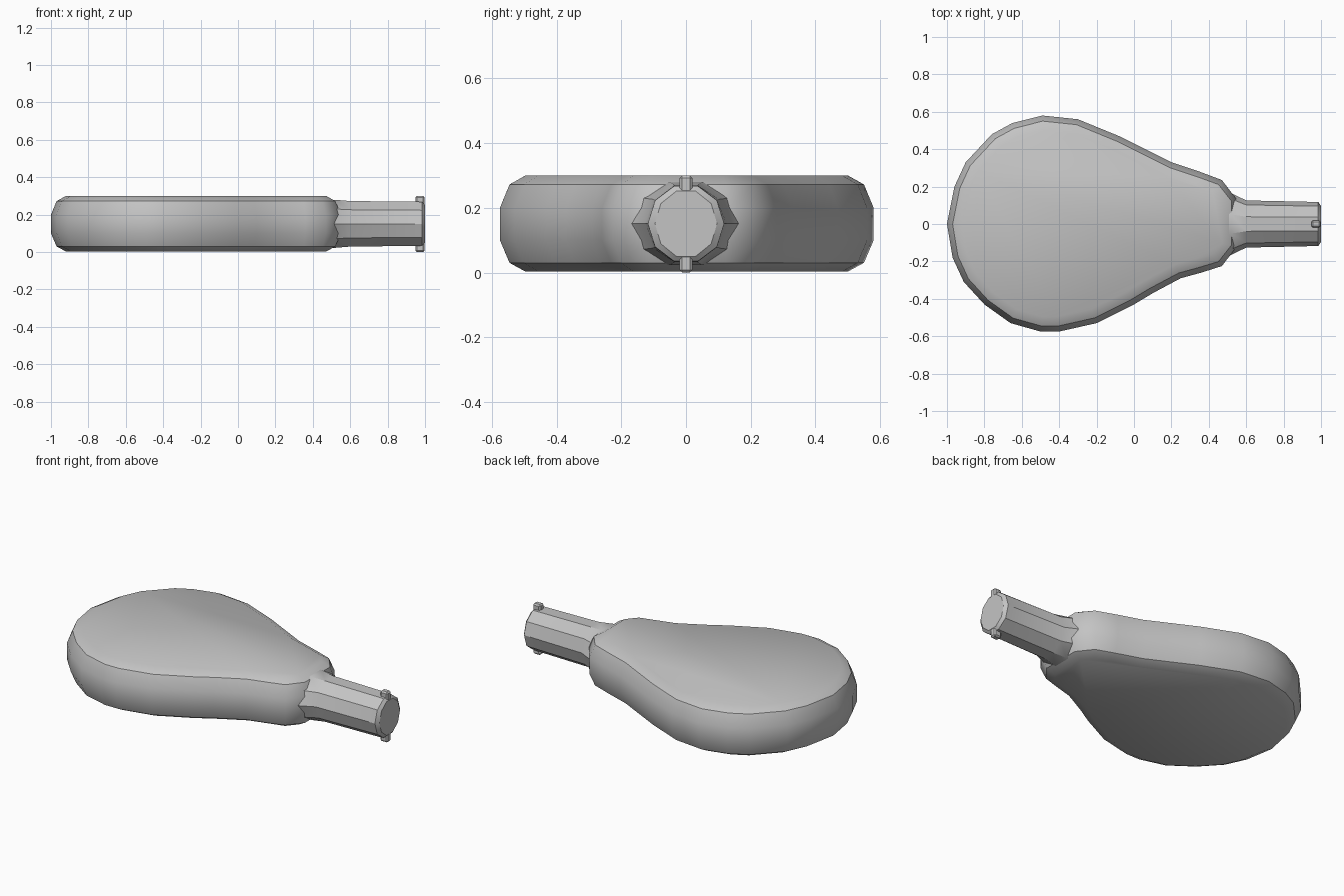
import bpy, bmesh, math
from mathutils import Vector

if "Cube" in bpy.data.objects:
    bpy.data.objects.remove(bpy.data.objects["Cube"])

grey = bpy.data.materials.new("plain grey")
grey.diffuse_color = (0.55, 0.55, 0.55, 1)
grey.use_nodes = True
grey.node_tree.nodes["Principled BSDF"].inputs["Base Color"].default_value = grey.diffuse_color


def loft(name, rings, angle):
    """Skin a stack of equal-length rings and cap both ends."""
    bm = bmesh.new()
    loops = [[bm.verts.new(p) for p in ring] for ring in rings]
    n = len(loops[0])
    for a, b in zip(loops, loops[1:]):
        for i in range(n):
            j = (i + 1) % n
            bm.faces.new((a[i], a[j], b[j], b[i]))
    bm.faces.new(loops[0][::-1])
    bm.faces.new(loops[-1])
    bmesh.ops.recalc_face_normals(bm, faces=bm.faces)
    return finish(name, bm, angle)


def finish(name, bm, angle):
    me = bpy.data.meshes.new(name)
    bm.to_mesh(me)
    bm.free()
    me.materials.append(grey)
    ob = bpy.data.objects.new(name, me)
    bpy.context.collection.objects.link(ob)
    bpy.ops.object.select_all(action='DESELECT')
    ob.select_set(True)
    bpy.context.view_layer.objects.active = ob
    bpy.ops.object.shade_smooth_by_angle(angle=math.radians(angle))
    return ob


# Teardrop outline, counter-clockwise from the neck side
outline = [(0.55, 0.13), (0.47, 0.235), (0.35, 0.28), (0.2, 0.33), (-0.08, 0.47),
           (-0.30, 0.56), (-0.49, 0.58), (-0.65, 0.54), (-0.76, 0.48), (-0.90, 0.33),
           (-0.96, 0.2), (-1.0, 0.0), (-0.97, -0.18), (-0.91, -0.31), (-0.80, -0.43),
           (-0.66, -0.53), (-0.5, -0.575), (-0.4, -0.575), (-0.2, -0.53), (0.0, -0.43),
           (0.1, -0.37), (0.25, -0.29), (0.36, -0.26), (0.47, -0.225), (0.55, -0.12)]


def inset(d, z):
    pts = [Vector(p) for p in outline]
    ring = []
    for i, p in enumerate(pts):
        t = (pts[(i + 1) % len(pts)] - pts[i - 1]).normalized()
        q = p + Vector((-t.y, t.x)) * d
        ring.append((q.x, q.y, z))
    return ring


# Flat body with a crisp rim and gently domed top and bottom
layers = [(0.08, 0.003), (0.03, 0.03), (0.0, 0.10), (0.0, 0.20), (0.03, 0.272), (0.08, 0.30)]
loft("flask_body", [inset(d, z) for d, z in layers], 35)


# Ten-sided neck flaring into the body, with a chamfered end
def circle(x, ry, rz):
    return [(x, ry * math.cos(k * math.tau / 10), 0.151 + rz * math.sin(k * math.tau / 10))
            for k in range(10)]


loft("flask_neck", [circle(0.44, 0.20, 0.135), circle(0.52, 0.165, 0.135),
                    circle(0.60, 0.126, 0.128), circle(0.97, 0.118, 0.124),
                    circle(0.985, 0.118, 0.122), circle(1.0, 0.096, 0.106)], 30)

# Locking lug: a bar across the mouth that sticks out above and below
bm = bmesh.new()
bmesh.ops.create_cube(bm, size=1)
for v in bm.verts:
    v.co = Vector((0.9735 + v.co.x * 0.049, v.co.y * 0.04, 0.15 + v.co.z * 0.3))
bmesh.ops.bevel(bm, geom=bm.edges[:], offset=0.008, segments=1, affect='EDGES')
finish("mouth_lug", bm, 20)
